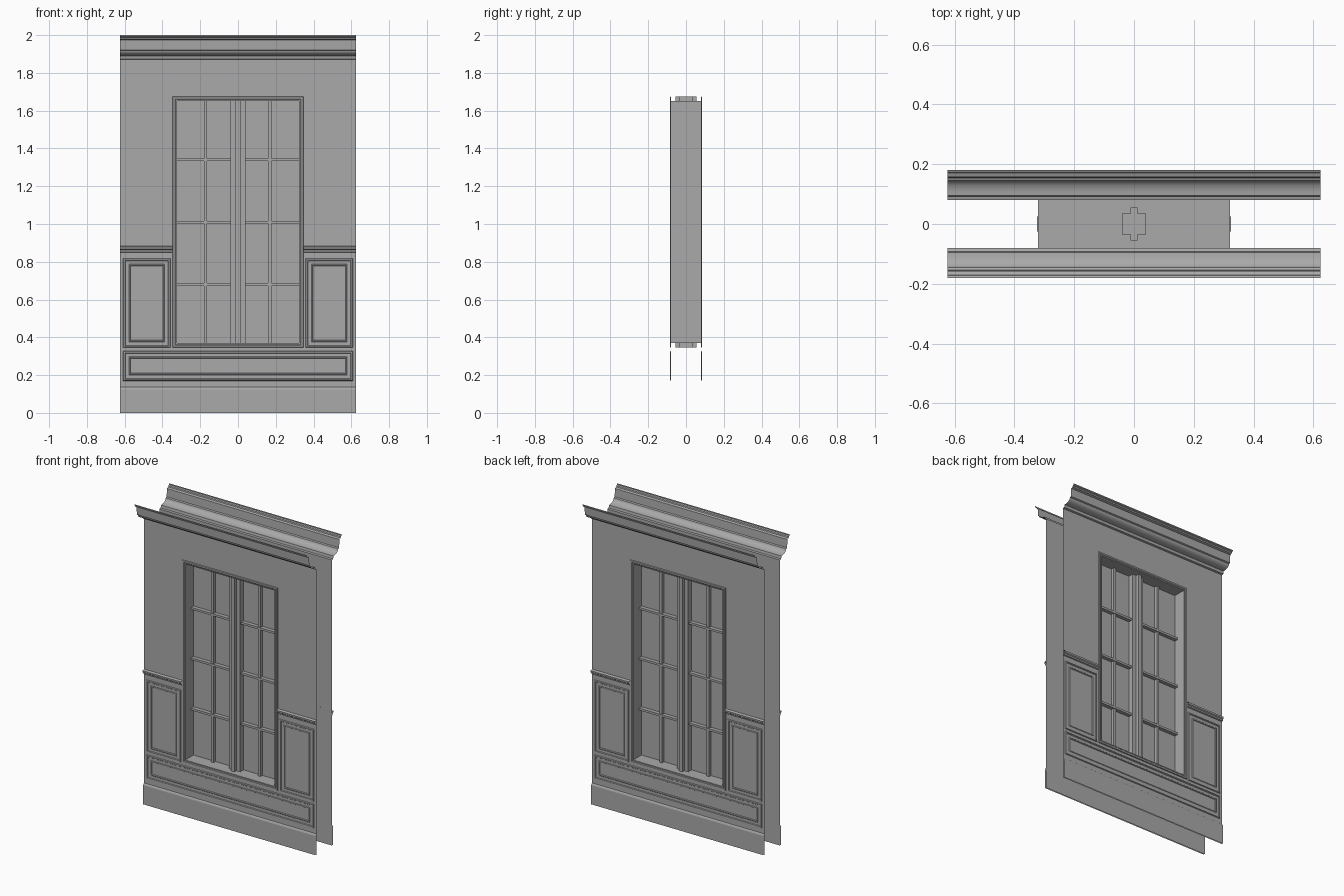
import bpy
import bmesh
import math

cube = bpy.data.objects.get("Cube")
if cube:
    bpy.data.objects.remove(cube, do_unlink=True)

# One plain grey for the whole wall section
grey = bpy.data.materials.new("plain_grey")
grey.use_nodes = True
colour = (0.4, 0.4, 0.4, 1)
grey.diffuse_color = colour
grey.node_tree.nodes["Principled BSDF"].inputs["Base Color"].default_value = colour

HALF = 0.625      # half width of the wall
FACE = 0.08       # distance of each wall sheet from the middle
OPENING = (-0.322, 0.37, 0.322, 1.65)   # x0, z0, x1, z1


def make(name, verts, faces, turned=False, smooth=False):
    mesh = bpy.data.meshes.new(name)
    mesh.from_pydata(verts, [], faces)
    mesh.materials.append(grey)
    obj = bpy.data.objects.new(name, mesh)
    bpy.context.collection.objects.link(obj)
    if turned:
        obj.rotation_euler.z = math.pi
    if smooth:
        bpy.ops.object.select_all(action="DESELECT")
        obj.select_set(True)
        bpy.context.view_layer.objects.active = obj
        bpy.ops.object.shade_smooth_by_angle(angle=math.radians(30))
    return obj


def inset(rect, d):
    x0, z0, x1, z1 = rect
    return (x0 + d, z0 + d, x1 - d, z1 - d)


def rings(name, steps, turned):
    """Join nested rectangles, each given with its distance from the middle."""
    verts, faces = [], []
    for (x0, z0, x1, z1), out in steps:
        verts += [(x0, -out, z0), (x1, -out, z0), (x1, -out, z1), (x0, -out, z1)]
    for r in range(len(steps) - 1):
        a, b = 4 * r, 4 * r + 4
        for i in range(4):
            j = (i + 1) % 4
            faces.append((a + i, a + j, b + j, b + i))
    return make(name, verts, faces, turned)


def strip(name, x0, x1, profile, turned, smooth=False):
    """Run an open (out, z) profile along x in front of the wall sheet."""
    verts, faces = [], []
    for out, z in profile:
        verts += [(x0, -FACE - out, z), (x1, -FACE - out, z)]
    for i in range(0, 2 * len(profile) - 2, 2):
        faces.append((i, i + 1, i + 3, i + 2))
    return make(name, verts, faces, turned, smooth)


def box(name, x, y, z):
    bm = bmesh.new()
    bmesh.ops.create_cube(bm, size=1)
    for v in bm.verts:
        v.co = [lo if c < 0 else hi for c, (lo, hi) in zip(v.co, (x, y, z))]
    mesh = bpy.data.meshes.new(name)
    bm.to_mesh(mesh)
    bm.free()
    mesh.materials.append(grey)
    obj = bpy.data.objects.new(name, mesh)
    bpy.context.collection.objects.link(obj)
    return obj


# Moulding profiles
cove = [(0.015 + 0.05 * math.sin(t), 1.89 + 0.028 * (1 - math.cos(t)))
        for t in (math.pi / 2 * k / 6 for k in range(7))]
cornice = [(0, 1.87), (0.012, 1.873), (0.015, 1.89)] + cove[1:] + [
    (0.074, 1.922), (0.077, 1.975), (0.09, 1.98), (0.092, 1.988), (0.1, 1.992), (0.1, 2.0)]
rail = [(0, 0.85), (0.007, 0.853), (0.008, 0.862), (0.014, 0.867), (0.015, 0.878), (0, 0.883)]
base = [(0.008, 0), (0.008, 0.125), (0.005, 0.133), (0, 0.137)]
panel = [(0, 0), (0.003, 0.006), (0.01, 0.006), (0.013, 0.002),
         (0.03, 0.002), (0.033, 0.005), (0.037, 0.005), (0.04, 0)]
casing = [(0, 0), (0.002, 0.006), (0.012, 0.006), (0.016, 0.003), (0.023, 0.003), (0.024, 0)]

# Both faces of the wall are the same, turned half way round
for side, turned in (("front", False), ("back", True)):
    rings(side + "_wall", [((-HALF, 0, HALF, 1.87), FACE), (OPENING, FACE)], turned)
    rings(side + "_reveal", [(OPENING, FACE), (OPENING, 0)], turned)
    rings(side + "_casing",
          [(inset(OPENING, d - 0.024), FACE + h) for d, h in casing], turned)
    strip(side + "_cornice", -HALF, HALF, cornice, turned, smooth=True)
    strip(side + "_baseboard", -HALF, HALF, base, turned)
    areas = {"low_panel": (-0.608, 0.17, 0.608, 0.328),
             "first_panel": (-0.608, 0.345, -0.358, 0.818),
             "second_panel": (0.358, 0.345, 0.608, 0.818)}
    for name, rect in areas.items():
        rings(side + "_" + name, [(inset(rect, d), FACE + h) for d, h in panel], turned)
    strip(side + "_first_chair_rail", -HALF, -0.347, rail, turned)
    strip(side + "_second_chair_rail", 0.347, HALF, rail, turned)

# Glass sheet in the middle of the opening
x0, z0, x1, z1 = OPENING
make("window_glass", [(x0, 0, z0), (x1, 0, z0), (x1, 0, z1), (x0, 0, z1)], [(0, 1, 2, 3)])

# Stepped centre post
for name, w, d in (("post_stiles", 0.04, 0.035), ("post_cover", 0.012, 0.055)):
    box(name, (-w, w), (-d, d), (0.345, 1.675))

# Glazing bars
for name, x in (("right_upright_bar", -0.172), ("left_upright_bar", 0.168)):
    box(name, (x - 0.009, x + 0.009), (-0.02, 0.02), (z0, z1))
for i, z in enumerate((0.68, 1.01, 1.34)):
    box(f"cross_bar_{i + 1}", (-0.325, 0.325), (-0.025, 0.025), (z - 0.007, z + 0.007))
